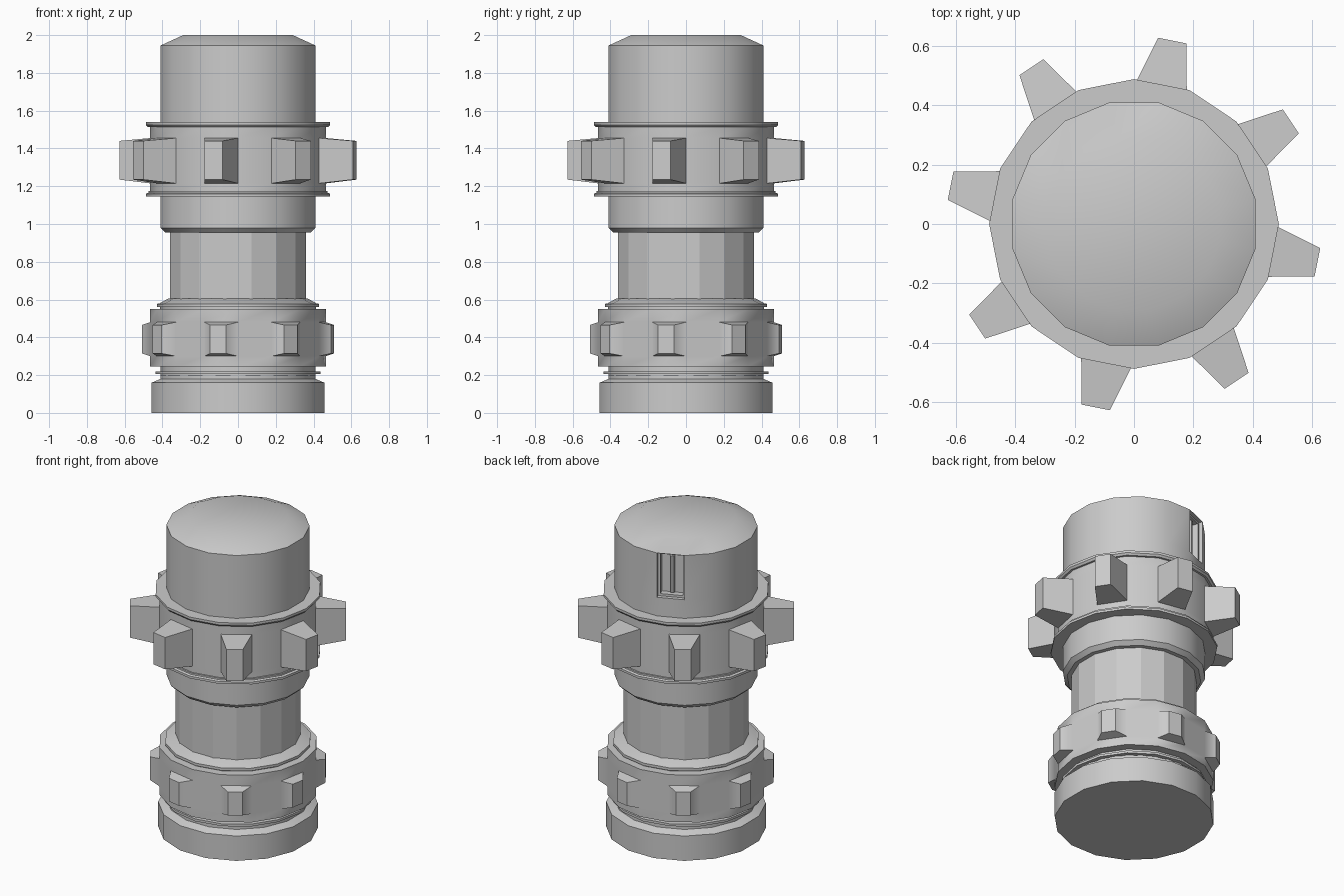
import bpy, bmesh
from math import radians, cos, sin, pi
from mathutils import Vector

if "Cube" in bpy.data.objects:
    bpy.data.objects.remove(bpy.data.objects["Cube"])

N = 16
STEP = 2 * pi / N


def lathe(profile, half_turn=False):
    """16-sided turned solid from (radius, z) points listed bottom to top.
    With half_turn a flat faces each axis and radii are measured to the flats."""
    bm = bmesh.new()
    off = STEP / 2 if half_turn else 0
    k = 1 / cos(STEP / 2) if half_turn else 1
    rows = [[bm.verts.new((r * k * cos(j * STEP + off), r * k * sin(j * STEP + off), z))
             for j in range(N)] for r, z in profile]
    grid = []
    for a, b in zip(rows, rows[1:]):
        grid.append([bm.faces.new((a[j], a[(j + 1) % N], b[(j + 1) % N], b[j]))
                     for j in range(N)])
    bm.faces.new(rows[0][::-1])
    bm.faces.new(rows[-1])
    return bm, grid


def finish(bm, name, smooth=True):
    bmesh.ops.recalc_face_normals(bm, faces=bm.faces)
    me = bpy.data.meshes.new(name)
    bm.to_mesh(me)
    bm.free()
    if smooth:
        for p in me.polygons:
            p.use_smooth = True
        me.set_sharp_from_angle(angle=radians(35))
    ob = bpy.data.objects.new(name, me)
    bpy.context.collection.objects.link(ob)
    return ob


def add_teeth(bm, row, radius, half_width, z0, z1, skew=0.006):
    """Pull every second face of a row out into a tapered tooth."""
    for j in range(1, N, 2):
        a = (j + 0.5) * STEP
        rad = Vector((cos(a), sin(a), 0))
        tan = Vector((-sin(a), cos(a), 0))
        mid = row[j].calc_center_median().z
        tip = bmesh.ops.extrude_discrete_faces(bm, faces=[row[j]])['faces'][0]
        for v in tip.verts:
            side = half_width if v.co.dot(tan) > 0 else -half_width
            z = z1 if v.co.z > mid else z0
            v.co = rad * radius + tan * (side - skew) + Vector((0, 0, z))


# Base foot
bm, _ = lathe([(.457, 0), (.457, .16), (.41, .18), (.41, .20)], True)
finish(bm, "base_foot")

# Lower toothed collar with its thin discs
bm, g = lathe([(.41, .175), (.41, .205), (.436, .205), (.436, .22), (.41, .22),
               (.41, .245), (.465, .245), (.465, .30), (.465, .48), (.465, .55),
               (.412, .55), (.412, .56), (.43, .56), (.43, .577), (.415, .58),
               (.37, .605)])
add_teeth(bm, g[7], .512, .042, .315, .465)
finish(bm, "lower_collar")

# Faceted middle column
bm, _ = lathe([(.359, .58), (.359, .98)], True)
finish(bm, "column", smooth=False)

# Skirt under the upper collar
bm, _ = lathe([(.385, .955), (.41, .98), (.41, 1.16)], True)
finish(bm, "upper_skirt")

# Upper toothed collar with flanges
bm, g = lathe([(.41, 1.145), (.488, 1.145), (.488, 1.16), (.475, 1.165), (.475, 1.175),
               (.465, 1.175), (.465, 1.215), (.465, 1.455), (.465, 1.513),
               (.478, 1.513), (.488, 1.525), (.488, 1.54), (.425, 1.54)])
add_teeth(bm, g[6], .631, .0485, 1.235, 1.44)
finish(bm, "upper_collar")

# Cap with a stepped window recess in one flat
bm, g = lathe([(.41, 1.52), (.41, 1.66), (.41, 1.945), (.29, 2.0)], True)
window = g[1][4]
out = Vector((cos(radians(112.5)), sin(radians(112.5)), 0))
for border, depth in ((.013, .025), (.014, .04)):
    bmesh.ops.inset_region(bm, faces=[window], thickness=border, use_even_offset=True)
    window = bmesh.ops.extrude_discrete_faces(bm, faces=[window])['faces'][0]
    bmesh.ops.translate(bm, verts=window.verts, vec=-out * depth)
finish(bm, "cap")

# Upright rod inside the window
bm = bmesh.new()
bmesh.ops.create_cone(bm, cap_ends=True, segments=8, radius1=.015, radius2=.015, depth=.235)
rod = finish(bm, "window_rod")
rod.location = out * .367 + Vector((0, 0, 1.8025))
